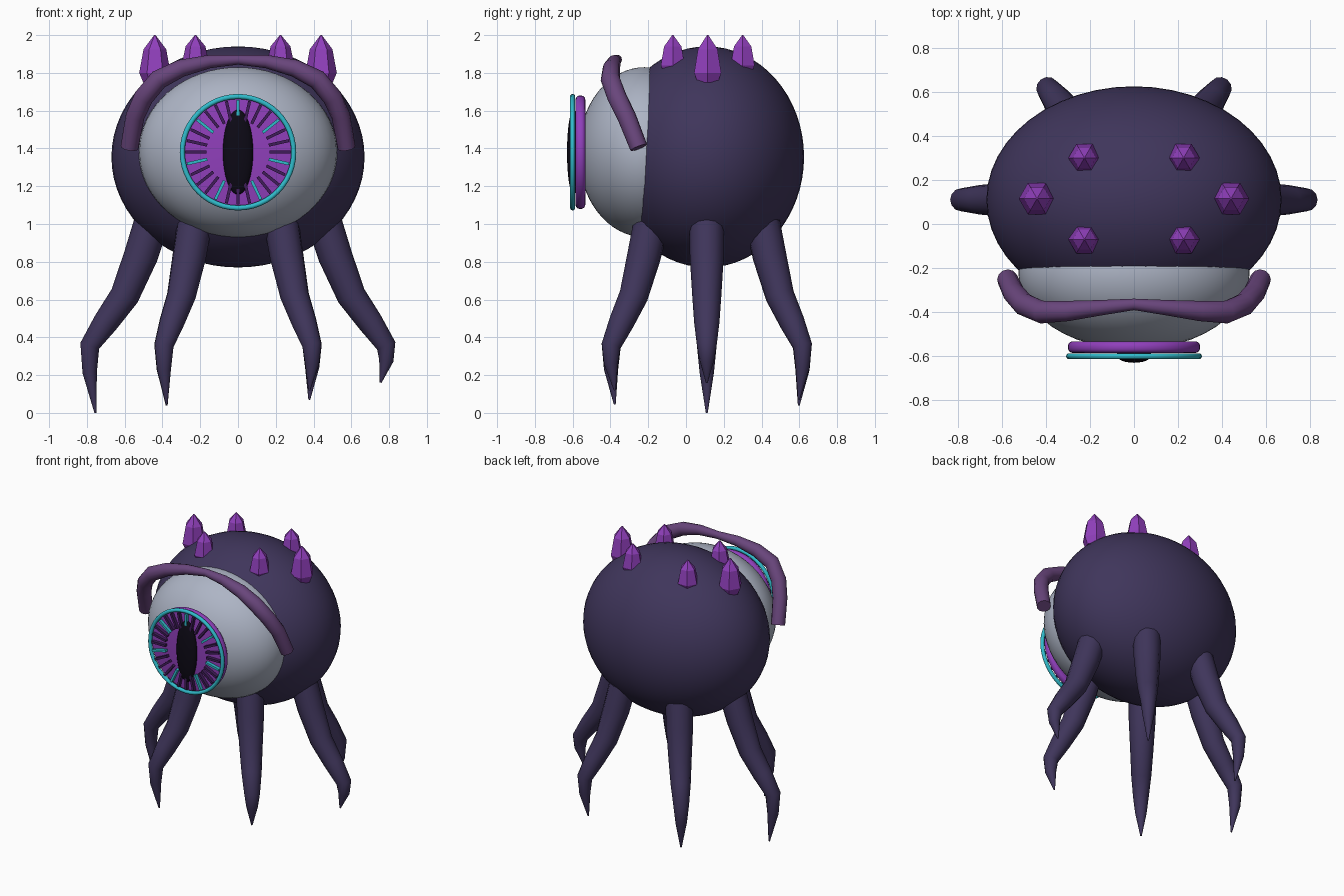
import bpy, bmesh, math
from mathutils import Vector, Matrix

if "Cube" in bpy.data.objects:
    bpy.data.objects.remove(bpy.data.objects["Cube"])


def material(name, rgb):
    m = bpy.data.materials.new(name)
    m.diffuse_color = (*rgb, 1)
    m.use_nodes = True
    m.node_tree.nodes["Principled BSDF"].inputs["Base Color"].default_value = m.diffuse_color
    return m


SKIN = material("dark_skin", (0.05, 0.036, 0.105))
WHITE = material("eye_grey", (0.42, 0.46, 0.56))
PURPLE = material("purple", (0.28, 0.05, 0.50))
CYAN = material("cyan", (0.03, 0.50, 0.60))
BROW = material("brow_purple", (0.14, 0.06, 0.20))
DARK = material("dark_purple", (0.05, 0.012, 0.10))
BLACK = material("black", (0.004, 0.003, 0.008))


def finish(name, bm, mat, smooth=True):
    bmesh.ops.recalc_face_normals(bm, faces=bm.faces)
    me = bpy.data.meshes.new(name)
    bm.to_mesh(me)
    bm.free()
    me.materials.append(mat)
    ob = bpy.data.objects.new(name, me)
    bpy.context.collection.objects.link(ob)
    if smooth:
        bpy.ops.object.select_all(action='DESELECT')
        ob.select_set(True)
        bpy.context.view_layer.objects.active = ob
        bpy.ops.object.shade_smooth_by_angle(angle=math.radians(50))
    return ob


def ellipsoid(name, center, radii, mat, u=48, v=32):
    bm = bmesh.new()
    mtx = Matrix.Translation(center) @ Matrix.Diagonal((*radii, 1))
    bmesh.ops.create_uvsphere(bm, u_segments=u, v_segments=v, radius=1, matrix=mtx)
    return finish(name, bm, mat)


def skin_rings(bm, rings):
    """Bridge equal vertex rings and close both ends."""
    n = len(rings[0])
    for a, b in zip(rings, rings[1:]):
        for i in range(n):
            j = (i + 1) % n
            bm.faces.new((a[i], a[j], b[j], b[i]))
    bm.faces.new(rings[0][::-1])
    bm.faces.new(rings[-1])


def tube(name, path, mat, ref, sides=12):
    """Tapered tube through (point, radius) pairs."""
    bm = bmesh.new()
    pts = [Vector(p) for p, r in path]
    rings = []
    for k, (p, r) in enumerate(path):
        t = (pts[min(k + 1, len(pts) - 1)] - pts[max(k - 1, 0)]).normalized()
        u = Vector(ref).cross(t).normalized()
        w = t.cross(u)
        rings.append([bm.verts.new(pts[k] + r * (math.cos(a) * u + math.sin(a) * w))
                      for a in (2 * math.pi * i / sides for i in range(sides))])
    skin_rings(bm, rings)
    return finish(name, bm, mat)


# Body and eyeball
ellipsoid("body", (0, 0.11, 1.355), (0.67, 0.515, 0.585), SKIN)
ellipsoid("eyeball", (0, -0.22, 1.38), (0.525, 0.35, 0.45), WHITE)

# Iris disc with rounded rim
EZ = 1.38
turn = Matrix.Rotation(math.pi / 2, 4, 'X')
bm = bmesh.new()
bmesh.ops.create_cone(bm, cap_ends=True, segments=48, radius1=0.30, radius2=0.30,
                      depth=0.052, matrix=Matrix.Translation((0, -0.559, EZ)) @ turn)
rim = [e for e in bm.edges if abs(e.verts[0].co.y - e.verts[1].co.y) < 1e-4]
bmesh.ops.bevel(bm, geom=rim, offset=0.022, segments=4, affect='EDGES', profile=0.5)
finish("iris", bm, PURPLE)

# Cyan ring around the iris
bpy.ops.mesh.primitive_torus_add(location=(0, -0.60, EZ), rotation=(math.pi / 2, 0, 0),
                                 major_radius=0.295, minor_radius=0.0135,
                                 major_segments=48, minor_segments=10)
ring = bpy.context.object
ring.name = "iris_ring"
ring.data.materials.append(CYAN)
bpy.ops.object.shade_smooth_by_angle(angle=math.radians(50))

# Radial iris strips, every fourth one cyan
COUNT = 28
for label, mat, pick in (("dark_iris_strips", DARK, lambda i: i % 4),
                         ("cyan_iris_strips", CYAN, lambda i: i % 4 == 0)):
    bm = bmesh.new()
    for i in filter(pick, range(COUNT)):
        mtx = (Matrix.Translation((0, -0.60, EZ))
               @ Matrix.Rotation(2 * math.pi * i / COUNT, 4, 'Y')
               @ Matrix.Translation((0, 0, 0.222))
               @ Matrix.Diagonal((0.016, 0.024, 0.11, 1)))
        bmesh.ops.create_cube(bm, size=1, matrix=mtx)
    finish(label, bm, mat, smooth=False)

# Slit pupil
ellipsoid("pupil", (0, -0.595, EZ), (0.08, 0.035, 0.225), BLACK, 24, 16)

# Brow, mirrored across the middle
half = [((0.575, -0.25, 1.405), 0.047), ((0.545, -0.315, 1.57), 0.05),
        ((0.50, -0.365, 1.67), 0.052), ((0.42, -0.40, 1.765), 0.052),
        ((0.30, -0.395, 1.825), 0.046), ((0.15, -0.38, 1.86), 0.035)]
mirror = [((-p[0], p[1], p[2]), r) for p, r in reversed(half)]
tube("brow", half + [((0, -0.365, 1.87), 0.026)] + mirror, BROW, (0, 1, 0))

# Six hexagonal crystal spikes
spikes = [(s * x, y, k, b) for s in (-1, 1)
          for x, y, k, b in ((0.44, 0.115, 1.0, 1.75), (0.225, 0.30, 0.88, 1.80),
                             (0.225, -0.07, 0.88, 1.80))]
for n, (x, y, k, base) in enumerate(spikes):
    bm = bmesh.new()
    rings = []
    for f, r in ((0, 0.062), (0.2, 0.083), (0.70, 0.06), (1, 0.004)):
        rings.append([bm.verts.new((x + k * r * math.cos(a), y + k * r * math.sin(a),
                                    base + f * (2 - base)))
                      for a in (i * math.pi / 3 for i in range(6))])
    skin_rings(bm, rings)
    finish(f"spike_{n + 1}", bm, PURPLE, smooth=False)

# Six tentacles around the body: (name, angle, tip height)
profile = [(0.46, 1.00, 0.093), (0.515, 0.83, 0.09), (0.60, 0.62, 0.077),
           (0.70, 0.48, 0.067), (0.785, 0.355, 0.052)]
for name, deg, tip in (("right", 0, 0.16), ("back_right", 60, 0.07),
                       ("back_left", 120, 0.04), ("left", 180, 0.0),
                       ("front_left", 240, 0.045), ("front_right", 300, 0.12)):
    c, s = math.cos(math.radians(deg)), 0.745 * math.sin(math.radians(deg))
    legs = profile + [(0.785, 0.355 - (0.355 - tip) * 0.4, 0.038), (0.755, tip, 0.005)]
    path = [((c * d, 0.11 + s * d, z), r) for d, z, r in legs]
    tube(name + "_tentacle", path, SKIN, (-s, c, 0))
